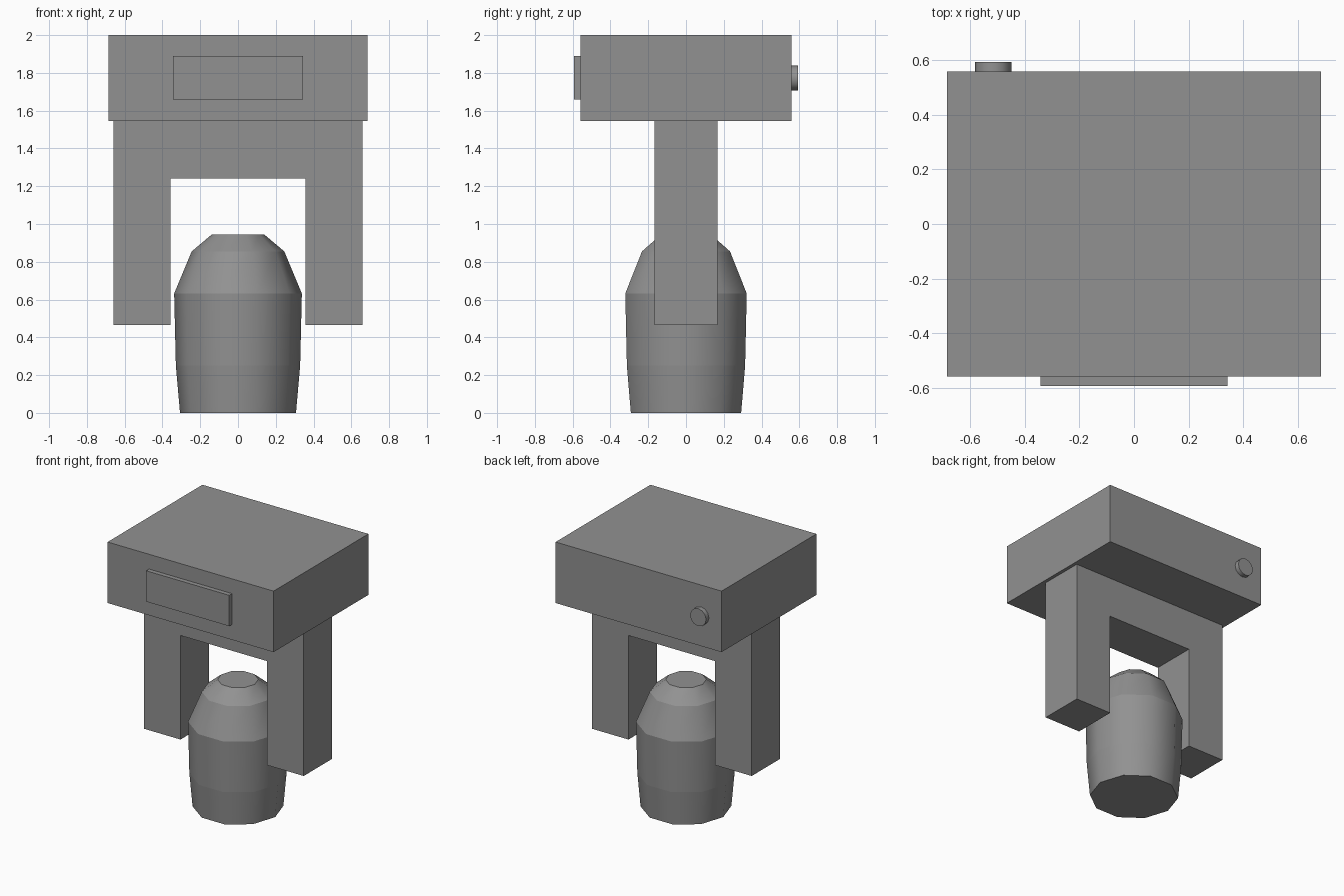
import bpy, bmesh, math
from mathutils import Matrix

if "Cube" in bpy.data.objects:
    bpy.data.objects.remove(bpy.data.objects["Cube"])

# Dark grey finish shared by all parts
grey = bpy.data.materials.new("dark_grey")
grey.diffuse_color = (0.286, 0.286, 0.286, 1)
grey.use_nodes = True
grey.node_tree.nodes["Principled BSDF"].inputs["Base Color"].default_value = grey.diffuse_color


def finish(name, bm):
    bmesh.ops.recalc_face_normals(bm, faces=bm.faces)
    mesh = bpy.data.meshes.new(name)
    bm.to_mesh(mesh)
    bm.free()
    mesh.materials.append(grey)
    ob = bpy.data.objects.new(name, mesh)
    bpy.context.collection.objects.link(ob)
    return ob


def box(name, lo, hi):
    bm = bmesh.new()
    size = [b - a for a, b in zip(lo, hi)]
    mid = [(a + b) / 2 for a, b in zip(lo, hi)]
    bmesh.ops.create_cube(bm, size=1, matrix=Matrix.Translation(mid) @ Matrix.Diagonal((*size, 1)))
    return finish(name, bm)


def lathe(name, profile, sides, matrix=Matrix()):
    # Rings with flat caps around local z: smooth around, sharp between bands
    bm = bmesh.new()
    rings = [[bm.verts.new((r * math.cos(math.tau * i / sides), r * math.sin(math.tau * i / sides), z))
              for i in range(sides)] for r, z in profile]
    for a, b in zip(rings, rings[1:]):
        for i in range(sides):
            j = (i + 1) % sides
            bm.faces.new((a[i], a[j], b[j], b[i])).smooth = True
    bm.faces.new(rings[0][::-1])
    bm.faces.new(rings[-1])
    for e in bm.edges:
        if abs(e.verts[0].co.z - e.verts[1].co.z) < 1e-5:
            e.smooth = False
    bm.transform(matrix)
    return finish(name, bm)


# Head block and front plate
box("head_block", (-0.685, -0.559, 1.545), (0.685, 0.559, 2.0))
box("front_plate", (-0.343, -0.593, 1.66), (0.343, -0.559, 1.89))

# Round button on the back of the head
lathe("back_button", [(0.066, 0), (0.066, 0.034)], 12,
      Matrix.Translation((-0.515, 0.559, 1.772)) @ Matrix.Rotation(-math.pi / 2, 4, 'X'))

# Upside-down U fork, extruded along y
bm = bmesh.new()
outline = [(-0.66, 0.465), (-0.357, 0.465), (-0.357, 1.241), (0.357, 1.241),
           (0.357, 0.465), (0.66, 0.465), (0.66, 1.545), (-0.66, 1.545)]
face = bm.faces.new([bm.verts.new((x, -0.168, z)) for x, z in outline])
new = bmesh.ops.extrude_face_region(bm, geom=[face])["geom"]
bmesh.ops.translate(bm, vec=(0, 0.336, 0), verts=[v for v in new if isinstance(v, bmesh.types.BMVert)])
finish("fork", bm)

# Ten-sided tapered body
lathe("body", [(0.307, 0), (0.329, 0.25), (0.338, 0.632), (0.245, 0.855), (0.138, 0.945)], 10)
